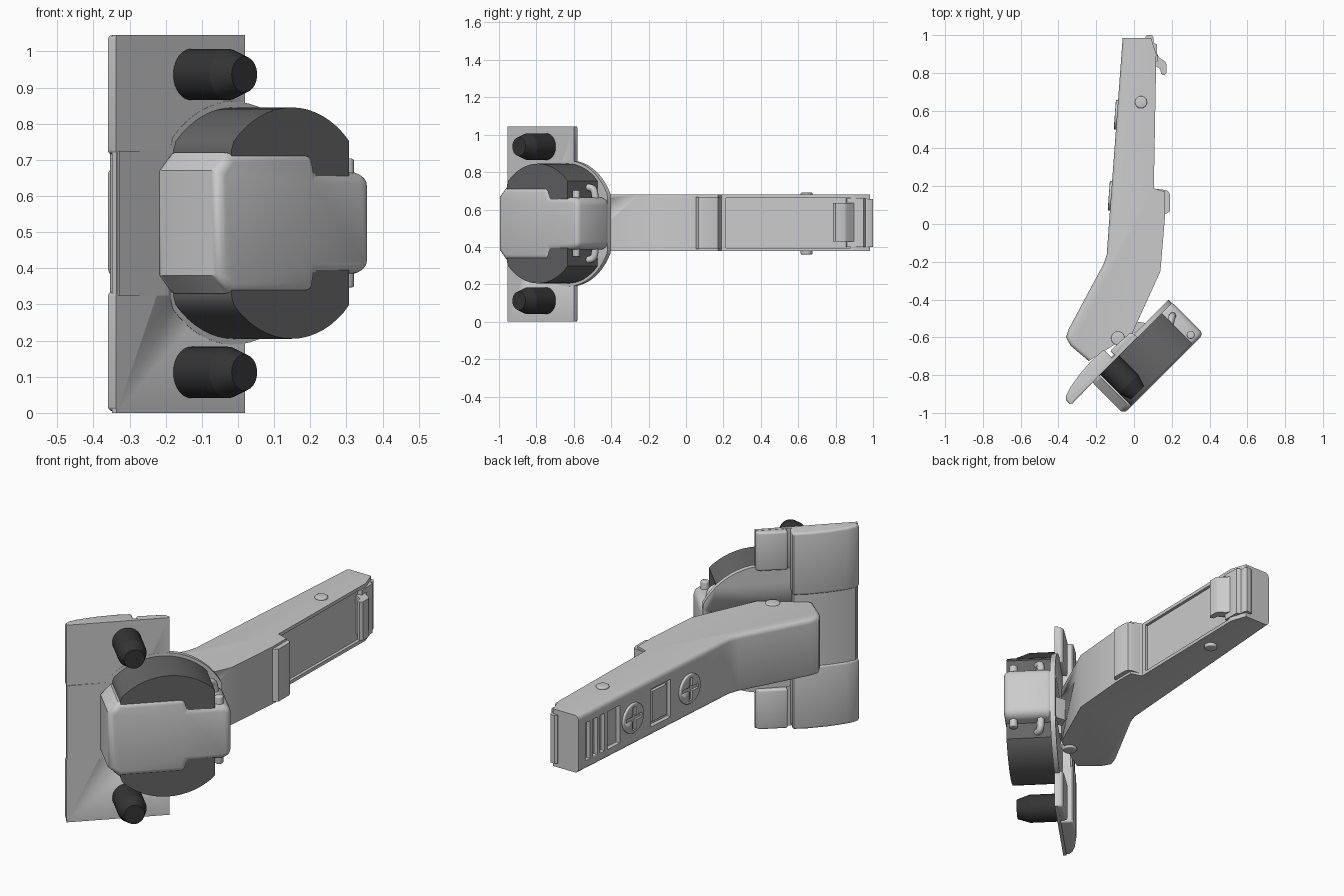
import bpy, bmesh, math
from mathutils import Matrix, Vector

if "Cube" in bpy.data.objects:
    bpy.data.objects.remove(bpy.data.objects["Cube"])

R2 = math.sqrt(0.5)
ZC = 0.525  # mirror height
# Cup frame: x = along the plate (u), y = up, z = drilling direction (w)
CUP = Matrix(((R2, 0, R2, 0), (R2, 0, -R2, 0), (0, 1, 0, 0), (0, 0, 0, 1)))
# Arm back-face frame: x = along the arm, y = up, z = into the arm
ARM = Matrix(((.074, 0, .997, -.14), (.997, 0, -.074, -.10), (0, 1, 0, 0), (0, 0, 0, 1)))
WORLD = Matrix.Identity(4)


def uw(pts):
    return [((u + w) * R2, (u - w) * R2) for u, w in pts]


def rect(a, b, c, d):
    return [(a, c), (b, c), (b, d), (a, d)]


def disc(cx, cy, r, lo=-9, hi=9, n=64):
    return [(min(max(cx + r * math.cos(2 * math.pi * i / n), lo), hi),
             cy + r * math.sin(2 * math.pi * i / n)) for i in range(n)]


def finish(name, bm, mat=None):
    bmesh.ops.recalc_face_normals(bm, faces=bm.faces)
    me = bpy.data.meshes.new(name)
    bm.to_mesh(me)
    bm.free()
    ob = bpy.data.objects.new(name, me)
    bpy.context.collection.objects.link(ob)
    bpy.ops.object.select_all(action='DESELECT')
    bpy.context.view_layer.objects.active = ob
    ob.select_set(True)
    bpy.ops.object.shade_smooth_by_angle(angle=math.radians(35))
    if mat:
        me.materials.append(mat)
    return ob


def add_prism(bm, pts, lo, hi, m, scale=1.0):
    c = sum((Vector(p) for p in pts), Vector((0, 0))) / len(pts)
    top = [c + (Vector(p) - c) * scale for p in pts]
    a = [bm.verts.new(m @ Vector((x, y, lo))) for x, y in pts]
    b = [bm.verts.new(m @ Vector((x, y, hi))) for x, y in top]
    bm.faces.new(a)
    bm.faces.new(b)
    for i in range(len(a)):
        j = (i + 1) % len(a)
        bm.faces.new((a[i], a[j], b[j], b[i]))


def prism(name, pts, lo, hi, m=WORLD, mat=None, bevel=0, pick=None):
    bm = bmesh.new()
    add_prism(bm, pts, lo, hi, m)
    bmesh.ops.recalc_face_normals(bm, faces=bm.faces)
    if bevel:
        pick = pick or (lambda e: e.calc_face_angle(0) > math.radians(50))
        bmesh.ops.bevel(bm, geom=[e for e in bm.edges if pick(e)], offset=bevel,
                        segments=3, profile=.5, affect='EDGES', clamp_overlap=True)
    return finish(name, bm, mat)


def cutter(name, parts):
    bm = bmesh.new()
    for p in parts:
        add_prism(bm, *p)
    ob = finish(name, bm)
    ob.hide_render = True
    ob.hide_set(True)
    return ob


def cut(ob, tool):
    mod = ob.modifiers.new("cut", 'BOOLEAN')
    mod.operation = 'DIFFERENCE'
    mod.object = tool


def colour(name, v):
    m = bpy.data.materials.new(name)
    m.diffuse_color = (v, v, v * 1.03, 1)
    m.use_nodes = True
    m.node_tree.nodes["Principled BSDF"].inputs["Base Color"].default_value = m.diffuse_color
    return m


cup_grey = colour("cup_grey", .13)
dowel_black = colour("dowel_black", .035)

# Hinge cup: dark body, metal housing and flange, with an open pocket at the back
UC = -.455
body = prism("cup_body", disc(UC, ZC, .32, -.69, -.23), .43, .665, CUP, cup_grey)
half = [(-.75, .145), (-.70, .195), (-.373, .195), (-.36, .14), (-.19, .14), (-.15, .125)]
outline = [(u, ZC + h) for u, h in half] + [(u, ZC - h) for u, h in reversed(half)]
housing = prism("cup_housing", outline, .425, .673, CUP, None, .028)
flange = prism("cup_flange", disc(UC, ZC, .336, -.70, -.155), .412, .438, CUP)
pocket = cutter("pocket_cutter", [(rect(-.60, -.19, .415, .635), .30, .635, CUP)])
for ob in (body, housing, flange):
    cut(ob, pocket)

# Mounting plate
plate = prism("mounting_plate", rect(-.912, -.41, 0, 1.045), .42, .437, CUP)
cut(plate, pocket)

# Domed cover caps behind the plate
dome = [(-.914, .436), (-.914, .405), (-.895, .388), (-.85, .373), (-.76, .358),
        (-.66, .352), (-.59, .357), (-.583, .365), (-.583, .436)]
slim = [(u + (.008 if u < -.9 else 0), w + .006) for u, w in dome[:-1]] + [(-.59, .434)]
caps = lambda e: abs(e.verts[0].co.z - e.verts[1].co.z) < 1e-4 and e.calc_length() < .2
prism("cover_middle", uw(slim), .325, .725)
for side, lo, hi in (("upper", .715, 1.045), ("lower", .005, .335)):
    prism(side + "_cover", uw(dome), lo, hi, bevel=.012, pick=caps)
block = [(-.565, .43), (-.565, .385), (-.43, .392), (-.412, .405), (-.412, .43)]
for side, lo, hi in (("upper", .84, 1.044), ("lower", .001, .21)):
    prism(side + "_cover_block", uw(block), lo, hi, bevel=.01)

# Press-in dowels
for side, z in (("upper", .936), ("lower", .112)):
    bm = bmesh.new()
    add_prism(bm, disc(-.619, z, .071, n=40), .43, .58, CUP)
    add_prism(bm, disc(-.619, z, .071, n=40), .58, .644, CUP, .7)
    finish(side + "_dowel", bm, dowel_black)

# Cranked arm with rounded back edges
arm_pts = [(-.01, -.58), (.14, -.25), (.165, .05), (.165, .17), (.105, .19), (.118, .9),
           (.09, .985), (-.06, .985), (-.14, -.10), (-.144, -.16), (-.16, -.21),
           (-.345, -.555), (-.36, -.60), (-.335, -.645), (-.24, -.725)]


def back_edge(e):
    c = (e.verts[0].co + e.verts[1].co) / 2
    flat = abs(e.verts[0].co.z - e.verts[1].co.z) < 1e-4
    return flat and c.x < -.05 and not (c.x > -.2 and c.y < -.5)


arm = prism("hinge_arm", arm_pts, .377, .68, bevel=.022, pick=back_edge)

# Recesses in the arm: slots, window and screw holes at the back, long panel in front
slots = [(rect(a, b, ZC - .1, ZC + .1), -.1, .022, ARM) for a, b in
         ((.39, .54), (.775, .87), (.89, .925), (.945, .98), (1.0, 1.035))]
cut(arm, cutter("slot_cutter", slots))
cut(arm, cutter("panel_cutter", [([(.09, .215), (.102, .88), (.25, .88), (.25, .215)],
                                  .395, .662, WORLD)]))
cut(arm, cutter("link_cutter", [(uw([(-.58, .5), (-.43, .5), (-.40, .28), (-.52, .28)]),
                                 .41, .64, WORLD)]))
prism("arm_window_panel", rect(.41, .52, ZC - .08, ZC + .08), .006, .04, ARM)

# Adjustment screws with cross slots
for name, s in (("front_screw", .25), ("rear_screw", .68)):
    ob = prism(name, disc(s, ZC, .078, n=40), -.012, .03, ARM, None, .005)
    k, l = .012, .06
    cross = [(k, l), (k, k), (l, k), (l, -k), (k, -k), (k, -l),
             (-k, -l), (-k, -k), (-l, -k), (-l, k), (-k, k), (-k, l)]
    cut(ob, cutter(name + "_cross_cutter",
                   [([(s + x, ZC + y) for x, y in cross], -.1, .008, ARM)]))

# Lug, spring clip and end stop on the arm
prism("arm_lug", [(.10, .188), (.165, .18), (.183, .172), (.19, .155), (.19, .068),
                  (.172, .055), (.14, .05)], .39, .668)
prism("clip_base", [(.08, .85), (.124, .86), (.122, .95), (.08, .97)], .40, .66)
prism("clip_hook", [(.10, .935), (.135, .88), (.165, .86), (.172, .845), (.172, .80),
                    (.16, .787), (.143, .795), (.14, .82), (.10, .845)], .43, .635)
prism("end_stop", [(.06, .97), (.06, .992), (.07, 1.0), (.095, 1.0), (.103, .985),
                   (.103, .96)], .40, .655)

# Pivot rivets through the arm and the cup
for name, x, y, r, h in (("rear_rivet", .037, .645, .032, .165),
                         ("arm_pivot", -.085, -.605, .036, .160),
                         ("cup_pivot", .30, -.587, .021, .178)):
    prism(name, disc(x, y, r, n=32), ZC - h, ZC + h, bevel=.006)


# Links joining arm and cup
def link(name, a, b, w, h):
    a, b = Vector(a), Vector(b)
    t = math.atan2(b.y - a.y, b.x - a.x)
    pts = [(c.x + w * math.cos(t + o + math.pi * i / 8), c.y + w * math.sin(t + o + math.pi * i / 8))
           for c, o in ((b, -math.pi / 2), (a, math.pi / 2)) for i in range(9)]
    prism(name, pts, ZC - h, ZC + h)


link("outer_link", (-.085, -.60), (.10, -.70), .035, .09)
link("inner_link", (-.03, -.54), (.22, -.58), .03, .06)

# Bent wire retainers on both sides of the cup
for side, s in (("upper", 1), ("lower", -1)):
    cu = bpy.data.curves.new(side + "_wire", 'CURVE')
    cu.dimensions = '3D'
    cu.bevel_depth = .019
    cu.bevel_resolution = 3
    cu.use_fill_caps = True
    sp = cu.splines.new('NURBS')
    path = [(.185, -.56, .195), (.19, -.535, .195), (.20, -.495, .19),
            (.205, -.485, .15), (.205, -.485, .09)]
    sp.points.add(len(path) - 1)
    for p, (x, y, z) in zip(sp.points, path):
        p.co = (x, y, ZC + s * z, 1)
    sp.use_endpoint_u = True
    sp.order_u = 3
    bpy.context.collection.objects.link(bpy.data.objects.new(side + "_wire", cu))
